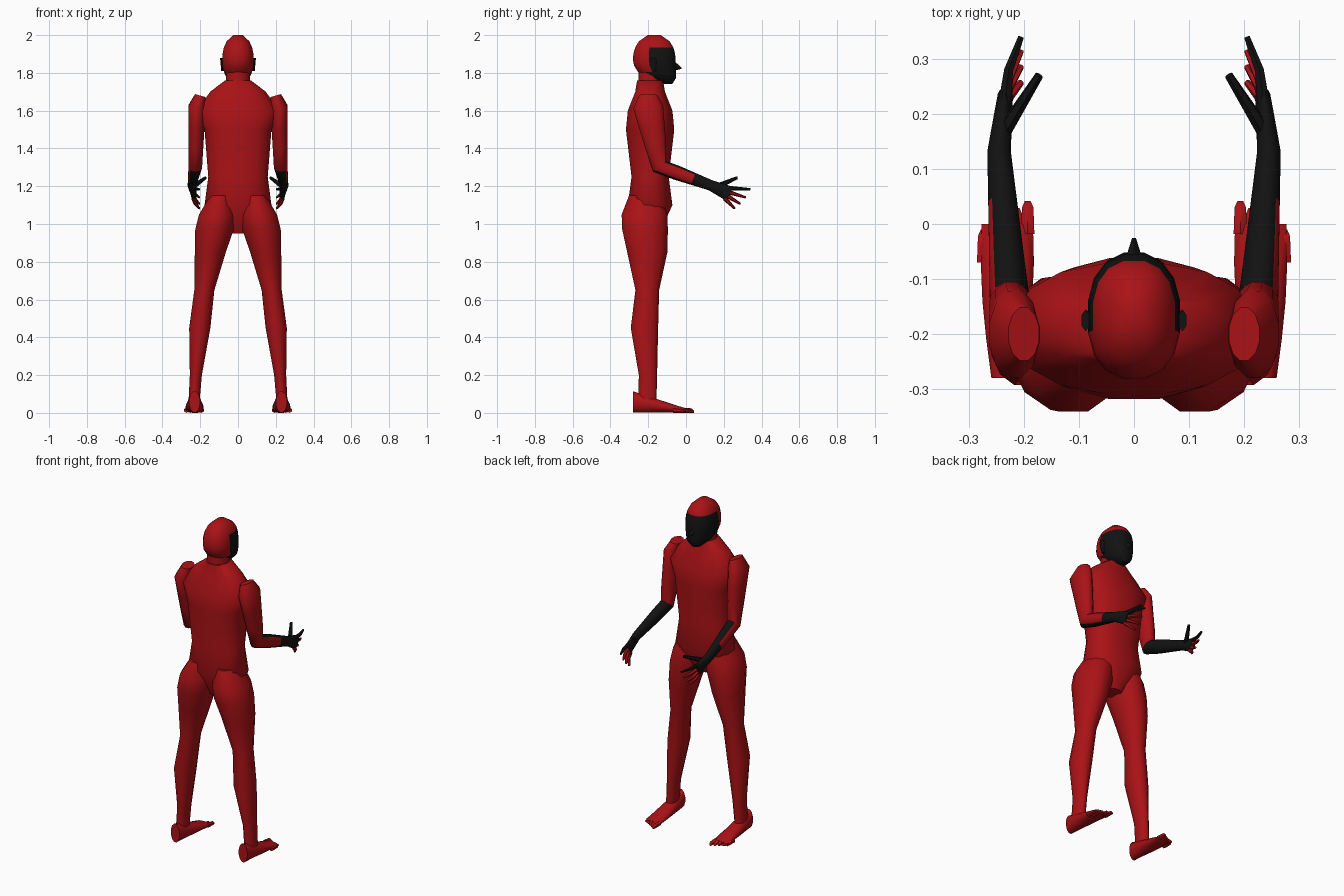
import bpy, bmesh
from math import sin, cos, pi, tau, copysign, radians
from mathutils import Vector

cube = bpy.data.objects.get("Cube")
if cube:
    bpy.data.objects.remove(cube, do_unlink=True)


def make_material(name, red, green, blue):
    material = bpy.data.materials.new(name)
    material.use_nodes = True
    color = (red, green, blue, 1)
    material.diffuse_color = color
    shader = material.node_tree.nodes["Principled BSDF"]
    shader.inputs["Base Color"].default_value = color
    return material


SUIT = make_material("suit red", .4, .006, .008)
MASK = make_material("mask black", .006, .006, .006)
RIGHT = Vector((1, 0, 0))
FORWARD = Vector((0, 1, 0))
UP = Vector((0, 0, 1))


def all_suit(center, normal):
    return False


def all_mask(center, normal):
    return True


def face_panel(center, normal):
    return center.y > -.19 and center.z < 1.93


def sleeve(center, normal):
    # The outer side of the forearm keeps the suit colour near the elbow
    past_elbow = center.y > -.13 and center.z < 1.36
    return center.y > .03 or (past_elbow and normal.x < .6)


def blend(start, end, steps):
    """Evenly spaced rings from start to end, without the end itself."""
    return [[a + (b - a) * i / steps for a, b in zip(start, end)] for i in range(steps)]


def rounded(value, squareness):
    return copysign(abs(value) ** squareness, value)


def ring_points(ring, along, sides, squareness):
    x, y, z, width, depth = ring
    across = along.cross(RIGHT).normalized()
    side = across.cross(along)
    for k in range(sides):
        angle = tau * (k + .5) / sides
        yield (Vector((x, y, z))
               + side * width * rounded(cos(angle), squareness)
               + across * depth * rounded(sin(angle), squareness))


def loft(name, rings, axis=None, sides=12, squareness=1, mirror=False, is_mask=all_suit):
    """Skin rings (x, y, z, half width, half depth); without axis they follow the path."""
    bm = bmesh.new()
    loops = []
    for i, ring in enumerate(rings):
        before = Vector(rings[max(i - 1, 0)][:3])
        after = Vector(rings[min(i + 1, len(rings) - 1)][:3])
        along = axis or (after - before).normalized()
        points = ring_points(ring, along, sides, squareness)
        loops.append([bm.verts.new(point) for point in points])
    for low, high in zip(loops, loops[1:]):
        for k in range(sides):
            bm.faces.new((low[k - 1], low[k], high[k], high[k - 1]))
    bm.faces.new(loops[0])
    bm.faces.new(loops[-1])
    bmesh.ops.recalc_face_normals(bm, faces=bm.faces)
    for face in bm.faces:
        face.material_index = int(is_mask(face.calc_center_median(), face.normal))

    mesh = bpy.data.meshes.new(name)
    mesh.materials.append(SUIT)
    mesh.materials.append(MASK)
    bm.to_mesh(mesh)
    bm.free()
    part = bpy.data.objects.new(name, mesh)
    bpy.context.collection.objects.link(part)
    if mirror:
        part.modifiers.new("Mirror", "MIRROR")
    bpy.ops.object.select_all(action="DESELECT")
    part.select_set(True)
    bpy.context.view_layer.objects.active = part
    bpy.ops.object.shade_smooth_by_angle(angle=radians(50))


# Torso: height, half width and half depth from crotch to collar
spine = -.19
torso = [(.95, .05, .05), (1.1, .18, .12), (1.25, .16, .1), (1.5, .18, .13),
         (1.6, .22, .12), (1.7, .15, .08), (1.76, .07, .07)]
loft("torso", [(0, spine, *station) for station in torso],
     axis=UP, sides=16, squareness=.85)

# Neck
loft("neck", [(0, spine, z, .065, .065) for z in (1.7, 1.82)], axis=UP)


# Head: an egg whose chin slides forward, with a dark face panel
def head_ring(t):
    size = max((1 - t * t) ** .4, .3)
    chin = max(-t, 0) ** 2
    return 0, -.168 + .06 * chin, 1.87 + .13 * t, .085 * size, .115 * size


loft("head", [head_ring(i / 4) for i in range(-4, 5)],
     axis=UP, sides=16, squareness=.85, is_mask=face_panel)

# Nose and ears
loft("nose", [(0, -.07, 1.84, .02, .03), (0, -.025, 1.825, .004, .004)],
     axis=FORWARD, sides=6, is_mask=all_mask)
loft("ears", [(.082, -.17, 1.81, .008, .01), (.088, -.175, 1.88, .008, .02)],
     axis=UP, sides=6, mirror=True, is_mask=all_mask)


# Legs: bowed slightly outward, set back at the buttocks and the calf
def leg_ring(z, width, depth):
    t = 1.1 - z
    x = .1 + .13 * t + .02 * sin(pi * t)
    y = -.21 - .01 * cos(tau * (z - .45) / .6)
    return x, y, z, width, depth


legs = [(1.15, .06, .09), (1.05, .1, .125), (.97, .105, .125), (.85, .085, .11),
        (.65, .055, .065), (.45, .058, .075), (.2, .033, .05), (.05, .03, .05)]
loft("legs", [leg_ring(*station) for station in legs], axis=UP, mirror=True)


# Feet: wedge shaped, widest at the ball
def foot_ring(t):
    height = .012 + .046 * (1 - t)
    return .23, -.28 + .28 * t, height, .03 + .02 * sin(2 * t), height


loft("feet", [foot_ring(i / 4) for i in range(5)], axis=FORWARD, mirror=True)
for i in range(5):
    x, tip = .193 + .02 * i, .042 - .013 * i
    rings = [(x, tip - back, r, r, r) for back, r in ((.06, .014), (.012, .012), (0, .006))]
    loft(f"toe_{i + 1}", rings, axis=FORWARD, sides=6, mirror=True)

# Arms with palms, bent forward at the elbow
cap = (.2, -.2, 1.68, .03, .05)
shoulder = (.217, -.2, 1.62, .048, .082)
elbow = (.226, -.14, 1.305, .037, .046)
wrist = (.245, .13, 1.205, .022, .029)
knuckles = (.234, .23, 1.16, .014, .042)
arm = [cap, *blend(shoulder, elbow, 3), *blend(elbow, wrist, 3),
       *blend(wrist, knuckles, 2), knuckles]
loft("arms", arm, mirror=True, is_mask=sleeve)

# Fingers fan downward and curl inward
for i, name in enumerate(("index", "middle", "ring", "little")):
    length, angle = .12 - .015 * i, -.05 - .25 * i
    rings = []
    for t in (0, .5, 1):
        reach, radius = length * t, .013 - .007 * t
        rings.append((.235 - .03 * t * t, .22 - .005 * i + reach * cos(angle),
                      1.19 - .018 * i + reach * sin(angle), radius, radius))
    loft(f"{name}_fingers", rings, sides=6, mirror=True,
         is_mask=all_mask if name == "index" else all_suit)
loft("thumbs", [(.235, .17, 1.2, .014, .016), (.172, .27, 1.245, .008, .008)],
     sides=6, mirror=True, is_mask=all_mask)
